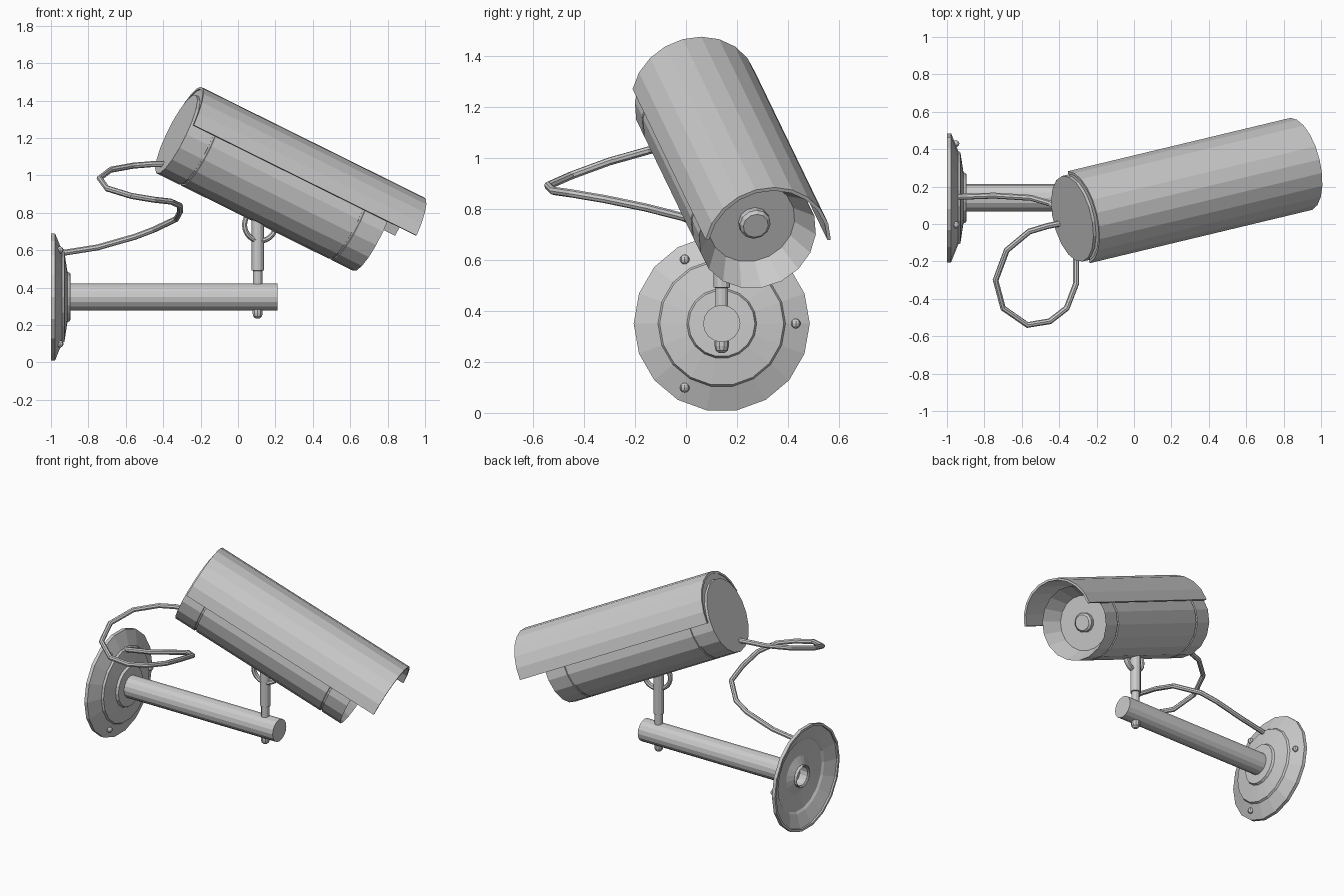
import bpy, bmesh
from math import sin, cos, pi, radians
from mathutils import Matrix, Vector

if "Cube" in bpy.data.objects:
    bpy.data.objects.remove(bpy.data.objects["Cube"])

# Camera axes: forward, sideways, up
fwd = Vector((0.876, 0.21, -0.434)).normalized()
side = Vector((0, 0, 1)).cross(fwd).normalized()
up = fwd.cross(side)
BODY = Matrix((fwd, side, up)).transposed().to_4x4()
BODY.translation = (-0.33, 0.028, 1.22)
WALL = Matrix.Translation((0, 0.14, 0.35))
POST = Matrix.Translation((0.105, 0.14, 0)) @ Matrix.Rotation(-pi / 2, 4, 'Y')


def finish(name, bm, matrix):
    bmesh.ops.recalc_face_normals(bm, faces=bm.faces[:])
    me = bpy.data.meshes.new(name)
    bm.to_mesh(me)
    bm.free()
    ob = bpy.data.objects.new(name, me)
    ob.matrix_world = matrix
    bpy.context.collection.objects.link(ob)
    return ob


def skin(bm, rings, closed=True):
    """Join successive rings of vertices with quads."""
    n = len(rings[0])
    for a, b in zip(rings, rings[1:]):
        for i in range(n if closed else n - 1):
            j = (i + 1) % n
            bm.faces.new((a[i], a[j], b[j], b[i]))


def lathe(name, profile, n, matrix, cap_start=True, cap_end=True):
    """Revolve (x, radius) points about the local x axis."""
    bm = bmesh.new()
    rings = [[bm.verts.new((x, r * cos(2 * pi * i / n), r * sin(2 * pi * i / n)))
              for i in range(n)] for x, r in profile]
    skin(bm, rings)
    if cap_start:
        bm.faces.new(rings[0])
    if cap_end:
        bm.faces.new(rings[-1])
    return finish(name, bm, matrix)


# Camera housing with two seams and a conical recess in front
lathe("housing", [(0, .235), (.137, .235), (.139, .228), (.149, .228), (.151, .235),
                  (1.05, .235), (1.052, .228), (1.062, .228), (1.064, .235),
                  (1.2, .235), (1.085, .174)], 18, BODY)
lathe("lens", [(1.08, .062), (1.11, .062), (1.122, .05)], 12,
      BODY @ Matrix.Translation((0, .01, 0)))

# Curved sunshield with a closed back
bm = bmesh.new()
steps = 10
angles = [radians(6 + 168 * i / steps) for i in range(steps + 1)]
section = [(.254 * cos(a), .254 * sin(a)) for a in angles]
section += [(.240 * cos(a), .240 * sin(a)) for a in reversed(angles)]
rings = [[bm.verts.new((x, y, z)) for y, z in section] for x in (0, 1.36)]
skin(bm, rings)
m = steps + 1
for ring in rings:
    for i in range(steps):
        bm.faces.new((ring[i], ring[i + 1], ring[2 * m - 2 - i], ring[2 * m - 1 - i]))
bm.faces.new([bm.verts.new((.005, y, z)) for y, z in section[m:]])
finish("sunshield", bm, BODY @ Matrix.Translation((.011, 0, .033)))

# Dished wall plate, open behind
lathe("wall_plate", [(-.955, .07), (-.93, .125), (-.945, .232), (-.955, .245), (-.988, .33),
                     (-1, .33), (-1, .345), (-.978, .345), (-.94, .25), (-.928, .243),
                     (-.912, .137), (-.897, .13), (-.895, .07)],
      18, WALL, False, False)

# Horizontal arm, open at the wall end
lathe("arm", [(-.96, .06), (-.97, .073), (.21, .073)], 16, WALL, False, True)
lathe("arm_bore", [(-.97, .068), (-.9, .068)], 16, WALL, False, True)

# Three plate screws
for k in range(3):
    a = 2 * pi * k / 3
    bm = bmesh.new()
    bmesh.ops.create_uvsphere(bm, u_segments=8, v_segments=6, radius=.019)
    finish(f"screw_{k + 1}", bm,
           WALL @ Matrix.Translation((-.952, .29 * cos(a), .29 * sin(a))))

# Upright post and the nut beneath the arm
lathe("post", [(.40, .025), (.49, .025), (.492, .033), (.78, .033)], 12, POST)
lathe("post_nut", [(.235, .012), (.245, .024), (.262, .028), (.30, .028)], 10, POST)

# Pivot ring hanging under the housing
bm = bmesh.new()
n, t = 18, 8
rings = []
for i in range(n + 1):
    a = pi + pi * i / n
    rings.append([bm.verts.new(((.085 + .014 * cos(2 * pi * j / t)) * cos(a),
                                .02 * sin(2 * pi * j / t),
                                (.085 + .014 * cos(2 * pi * j / t)) * sin(a)))
                  for j in range(t)])
skin(bm, rings)
for ring in (rings[0], rings[-1]):
    bm.faces.new(ring)
ring_matrix = BODY.copy()
ring_matrix.translation = (.118, .135, .735)
finish("pivot_ring", bm, ring_matrix)

# Looping cable from the housing back to the wall plate
path = [(-.36, .01, 1.06), (-.46, -.01, 1.06), (-.56, -.04, 1.052), (-.68, -.14, 1.03),
        (-.74, -.30, .985), (-.70, -.45, .93), (-.57, -.54, .89), (-.45, -.52, .87),
        (-.36, -.45, .86), (-.31, -.32, .838), (-.31, -.16, .805), (-.33, -.01, .767),
        (-.45, .11, .71), (-.55, .14, .672), (-.75, .152, .615), (-.94, .145, .585)]
curve = bpy.data.curves.new("cable_path", 'CURVE')
curve.dimensions = '3D'
curve.bevel_depth = .016
curve.bevel_resolution = 2
curve.use_fill_caps = True
spline = curve.splines.new('POLY')
spline.points.add(len(path) - 1)
for p, co in zip(spline.points, path):
    p.co = (*co, 1)
spline.use_smooth = False
bpy.context.collection.objects.link(bpy.data.objects.new("cable", curve))
